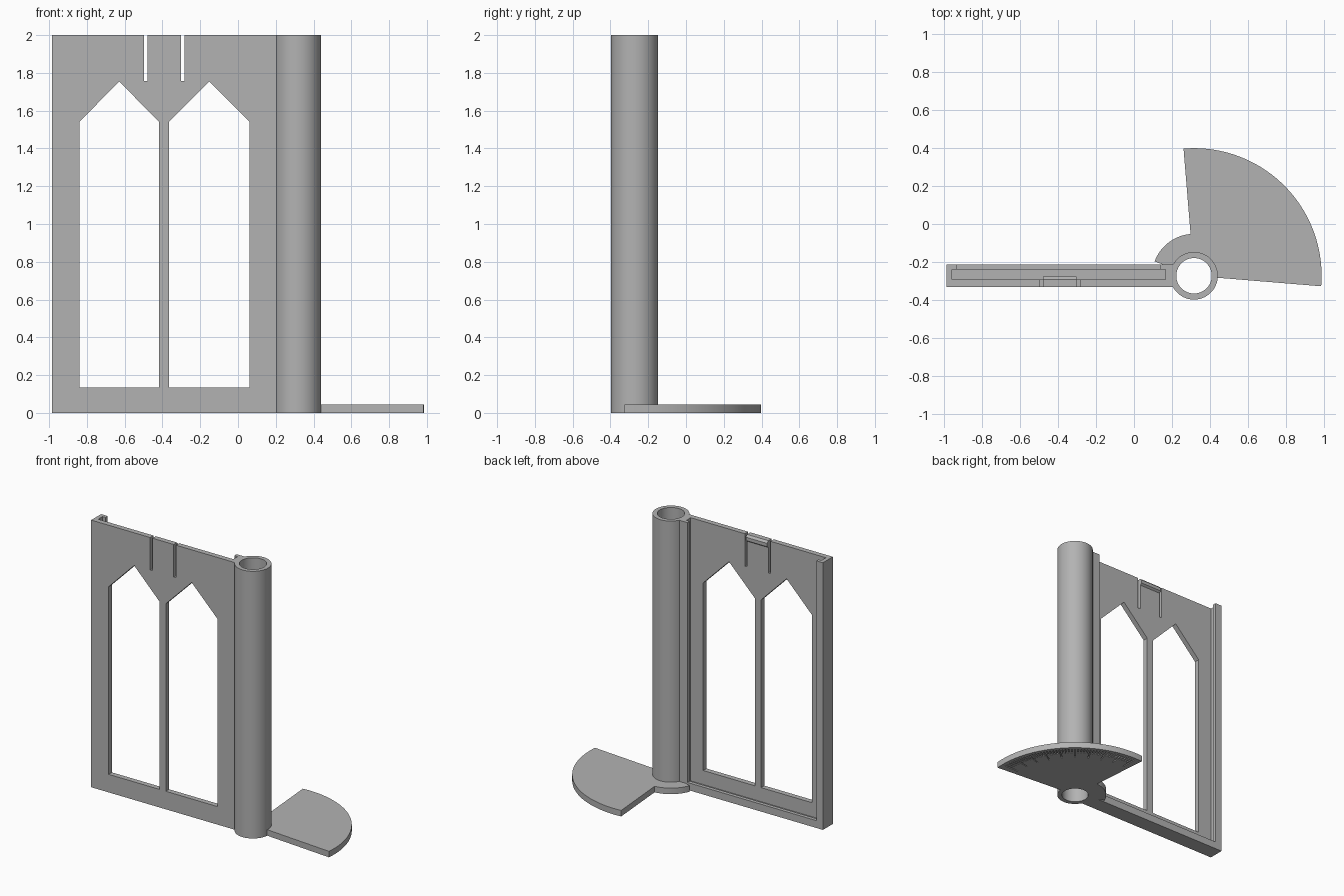
import bpy, bmesh, math
from mathutils import Matrix, Vector

if "Cube" in bpy.data.objects:
    bpy.data.objects.remove(bpy.data.objects["Cube"])

CX, CY = 0.315, -0.272          # hinge axis
HEIGHT = 2.0
FRONT, BACK = -0.33, -0.213     # frame faces
PLATE = -0.291                  # rear of the thin front wall
BASE = 0.045                    # thickness of the fan

grey = bpy.data.materials.new("plain grey")
grey.use_nodes = True
colour = (0.45, 0.45, 0.45, 1)
grey.diffuse_color = colour
grey.node_tree.nodes["Principled BSDF"].inputs["Base Color"].default_value = colour


def finish(name, bm):
    bmesh.ops.recalc_face_normals(bm, faces=bm.faces)
    mesh = bpy.data.meshes.new(name)
    bm.to_mesh(mesh)
    bm.free()
    mesh.materials.append(grey)
    obj = bpy.data.objects.new(name, mesh)
    bpy.context.collection.objects.link(obj)
    return obj


def add_box(bm, lo, hi, turn=Matrix.Identity(4)):
    lo, hi = Vector(lo), Vector(hi)
    size = Matrix.Diagonal((*(hi - lo), 1))
    bmesh.ops.create_cube(bm, size=1, matrix=turn @ Matrix.Translation((lo + hi) / 2) @ size)


def box(name, lo, hi):
    bm = bmesh.new()
    add_box(bm, lo, hi)
    return finish(name, bm)


def prism(name, points, offset):
    """Extrude a closed outline along an offset."""
    bm = bmesh.new()
    face = bm.faces.new([bm.verts.new(p) for p in points])
    new = bmesh.ops.extrude_face_region(bm, geom=[face])["geom"]
    bmesh.ops.translate(bm, vec=offset, verts=[v for v in new if isinstance(v, bmesh.types.BMVert)])
    return finish(name, bm)


def arc(radius, start, end, steps):
    for i in range(steps + 1):
        a = math.radians(start + (end - start) * i / steps)
        yield (CX + radius * math.cos(a), CY + radius * math.sin(a), 0)


def cut(obj, cutter):
    cutter.hide_render = True
    mod = obj.modifiers.new("cut", "BOOLEAN")
    mod.operation, mod.solver, mod.object = "DIFFERENCE", "EXACT", cutter
    bpy.context.view_layer.objects.active = obj
    bpy.ops.object.modifier_apply(modifier=mod.name)
    bpy.data.objects.remove(cutter)


def smooth(obj):
    bpy.ops.object.select_all(action="DESELECT")
    obj.select_set(True)
    bpy.context.view_layer.objects.active = obj
    bpy.ops.object.shade_smooth_by_angle(angle=math.radians(30))


# Frame with a grooved channel open at the top and a narrower rear opening
frame = box("window_frame", (-0.985, FRONT, 0), (0.208, BACK, HEIGHT))
cut(frame, box("groove", (-0.955, PLATE, 0.03), (0.165, -0.24, 2.1)))
cut(frame, box("rear_opening", (-0.93, -0.26, 0.055), (0.137, -0.1, 2.1)))

# Pair of pointed windows
for left, right in ((-0.84, -0.418), (-0.366, 0.061)):
    outline = [(left, 0.135), (right, 0.135), (right, 1.54), ((left + right) / 2, 1.755), (left, 1.54)]
    cut(frame, prism("window_hole", [(x, -0.5, z) for x, z in outline], (0, 0.4, 0)))

# Slots freeing the spring tab
for x in (-0.497, -0.302):
    cut(frame, box("slot", (x, -0.5, 1.757), (x + 0.019, -0.1, 2.1)))

# Catch ridge behind the spring tab
ridge = [(PLATE - 0.005, 1.945), (-0.276, 1.96), (-0.276, 1.985), (PLATE, HEIGHT), (PLATE - 0.005, HEIGHT)]
prism("catch_ridge", [(-0.478, y, z) for y, z in ridge], (0.176, 0, 0))

# Hollow hinge tube
tube = prism("hinge_tube", list(arc(0.125, 0, 360, 96))[:-1], (0, 0, HEIGHT))
bore = prism("bore", list(arc(0.093, 0, 360, 96))[:-1], (0, 0, 3))
bore.data.transform(Matrix.Translation((0, 0, -0.5)))
cut(tube, bore)
smooth(tube)

# Quarter fan with its collar around the tube
outline = [*arc(0.67, -4.7, 94.7, 64), *arc(0.22, 94.7, 160, 24), *arc(0.11, 160, -4.7, 48)]
fan = prism("quarter_fan", outline, (0, 0, BASE))

# Engraved degree scale under the fan
bm = bmesh.new()
for degree in range(0, 91, 2):
    inner = 0.53 if degree % 10 == 0 else 0.59
    turn = Matrix.Translation((CX, CY, 0)) @ Matrix.Rotation(math.radians(degree), 4, "Z")
    add_box(bm, (inner, -0.004, -0.05), (0.645, 0.004, 0.012), turn)
cut(fan, finish("scale_marks", bm))
smooth(fan)
